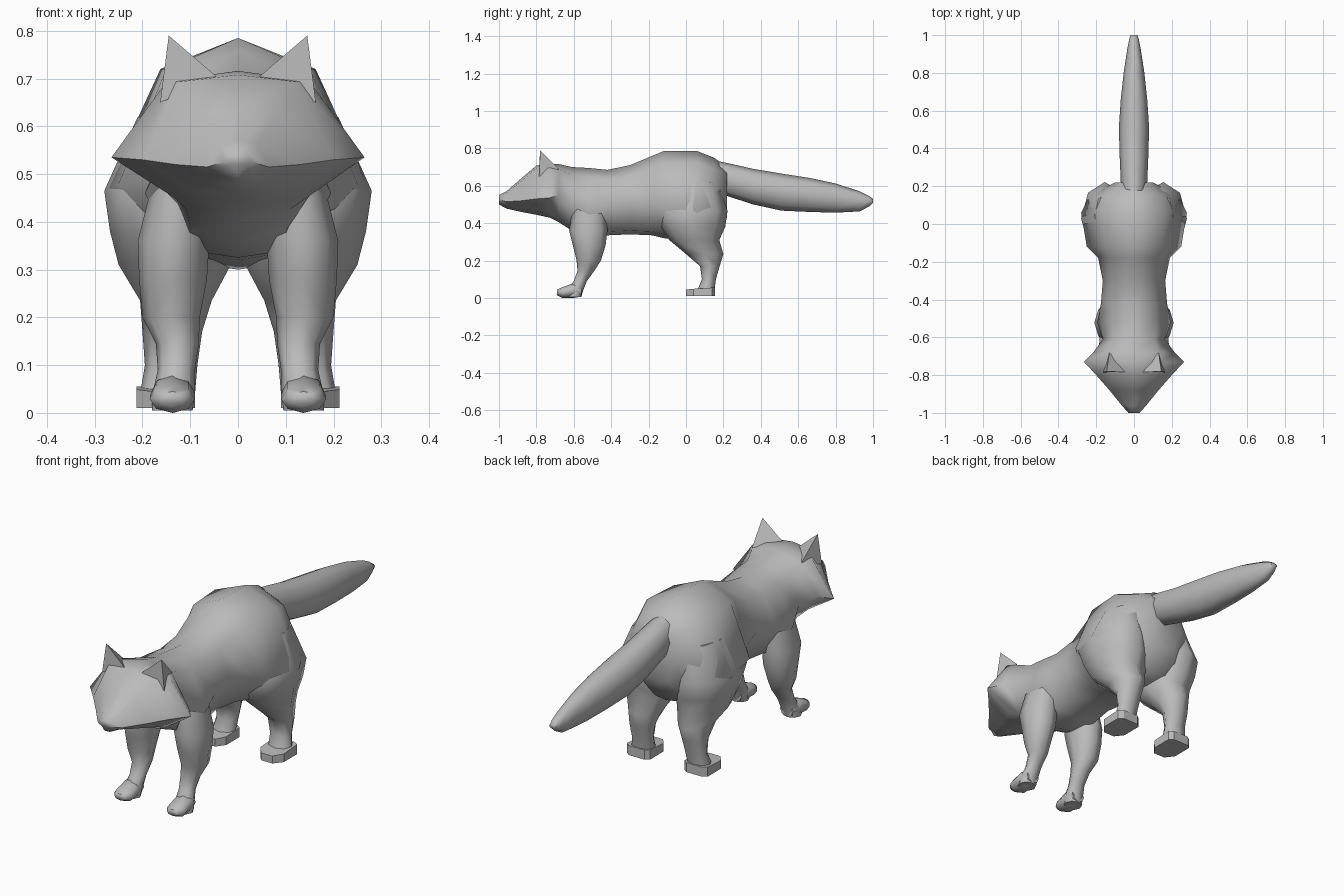
import bpy, bmesh, math

if "Cube" in bpy.data.objects:
    bpy.data.objects.remove(bpy.data.objects["Cube"])

fur = bpy.data.materials.new("grey fur")
fur.diffuse_color = (0.5, 0.5, 0.5, 1)
fur.use_nodes = True
fur.node_tree.nodes["Principled BSDF"].inputs["Base Color"].default_value = fur.diffuse_color


def finish(name, bm, angle=65):
    bmesh.ops.recalc_face_normals(bm, faces=bm.faces)
    me = bpy.data.meshes.new(name)
    bm.to_mesh(me)
    bm.free()
    me.materials.append(fur)
    ob = bpy.data.objects.new(name, me)
    bpy.context.collection.objects.link(ob)
    bpy.ops.object.select_all(action='DESELECT')
    bpy.context.view_layer.objects.active = ob
    ob.select_set(True)
    bpy.ops.object.shade_smooth_by_angle(angle=math.radians(angle))
    return ob


def loft(name, rings, angle=65):
    """Skin a list of equal-length point rings and cap both ends."""
    bm = bmesh.new()
    loops = [[bm.verts.new(p) for p in r] for r in rings]
    n = len(loops[0])
    for a, b in zip(loops, loops[1:]):
        for i in range(n):
            j = (i + 1) % n
            bm.faces.new((a[i], a[j], b[j], b[i]))
    bm.faces.new(loops[0])
    bm.faces.new(loops[-1])
    return finish(name, bm, angle)


def body_ring(y, top, bottom, w, mid, u, drop, low):
    """Mirrored cross-section: crown, shoulder, widest point, underside."""
    half = [(u * w, top - drop), (w, mid), (low * w, bottom + 0.02)]
    pts = [(0, top)] + half + [(0, bottom)] + [(-x, z) for x, z in reversed(half)]
    return [(x, y, z) for x, z in pts]


def oval(x0, x1, a0, a1, n=8):
    return [((x0 + x1) / 2 + (x1 - x0) / 2 * math.cos(2 * math.pi * i / n),
             (a0 + a1) / 2 + (a1 - a0) / 2 * math.sin(2 * math.pi * i / n))
            for i in range(n)]


def leg_ring(s, z, x0, x1, y0, y1):
    return [(s * x, y, z) for x, y in oval(x0, x1, y0, y1)]


def cross_ring(s, y, x0, x1, z0, z1):
    return [(s * x, y, z) for x, z in oval(x0, x1, z0, z1)]


# Head, neck and torso: y, top, bottom, half width, widest z, crown, drop, underside
torso = [
    (-1.00, .55, .50, .03, .525, .6, .005, .5),
    (-.96, .57, .478, .065, .515, .6, .008, .5),
    (-.88, .64, .46, .13, .52, .6, .015, .5),
    (-.80, .708, .445, .20, .53, .62, .015, .5),
    (-.73, .716, .43, .265, .535, .56, .02, .5),
    (-.68, .716, .405, .215, .55, .6, .03, .5),
    (-.61, .70, .36, .165, .52, .65, .04, .6),
    (-.52, .695, .325, .195, .46, .6, .05, .7),
    (-.42, .685, .335, .175, .50, .65, .05, .65),
    (-.30, .71, .34, .165, .52, .7, .06, .6),
    (-.18, .76, .335, .19, .50, .68, .06, .6),
    (-.12, .785, .32, .25, .48, .6, .065, .5),
    (.06, .785, .30, .28, .465, .58, .065, .5),
    (.15, .75, .32, .235, .49, .58, .06, .5),
    (.22, .70, .43, .10, .55, .7, .04, .6),
]
loft("body", [body_ring(*r) for r in torso])

# Tail: y, half width, bottom, top
tail = [(.08, .05, .60, .75), (.22, .07, .545, .722), (.36, .076, .50, .69),
        (.51, .08, .467, .665), (.66, .07, .46, .642), (.80, .055, .456, .612),
        (.93, .035, .463, .57), (.98, .025, .49, .545), (1.0, .018, .51, .53)]
loft("tail", [cross_ring(1, y, -w, w, a, b) for y, w, a, b in tail])

# Leg sections: z, inner x, outer x, front y, back y
front_leg = [(.52, .05, .17, -.60, -.43), (.36, .06, .21, -.625, -.42),
             (.28, .065, .207, -.605, -.43), (.20, .08, .20, -.585, -.455),
             (.145, .082, .172, -.58, -.49), (.09, .09, .168, -.60, -.53),
             (.045, .09, .178, -.635, -.548), (.005, .095, .18, -.64, -.56)]
front_paw = [(-.69, .11, .165, .015, .045), (-.66, .09, .185, .0, .058),
             (-.60, .09, .183, .0, .08), (-.56, .10, .17, .008, .07)]
hind_leg = [(.62, .06, .21, -.08, .17), (.465, .03, .28, -.165, .222),
            (.38, .01, .268, -.135, .21), (.31, .015, .25, -.09, .178),
            (.235, .055, .205, .0, .20), (.17, .075, .20, .075, .18),
            (.10, .085, .195, .085, .16), (.04, .09, .205, .06, .152)]

for side, s in (("right", 1), ("left", -1)):
    loft(side + "_front_leg", [leg_ring(s, *r) for r in front_leg])
    loft(side + "_front_paw", [cross_ring(s, *r) for r in front_paw])
    loft(side + "_hind_leg", [leg_ring(s, *r) for r in hind_leg])

    # Block-shaped hind paw with tapered toes
    outline = [(.12, 0), (.18, 0), (.212, .04), (.212, .14),
               (.19, .155), (.11, .155), (.09, .14), (.09, .04)]
    base = [(s * x, y, .01) for x, y in outline]
    top = [(s * x, y, .045 + .1 * min(y, .1)) for x, y in outline]
    loft(side + "_hind_paw", [base, top], 30)

    # Pointed ear
    bm = bmesh.new()
    tip, a, b, c = [bm.verts.new((s * x, y, z)) for x, y, z in
                    ((.145, -.78, .79), (.04, -.785, .70),
                     (.163, -.785, .65), (.13, -.68, .69))]
    for f in ((tip, a, b), (tip, b, c), (tip, c, a), (a, c, b)):
        bm.faces.new(f)
    finish(side + "_ear", bm, 30)
